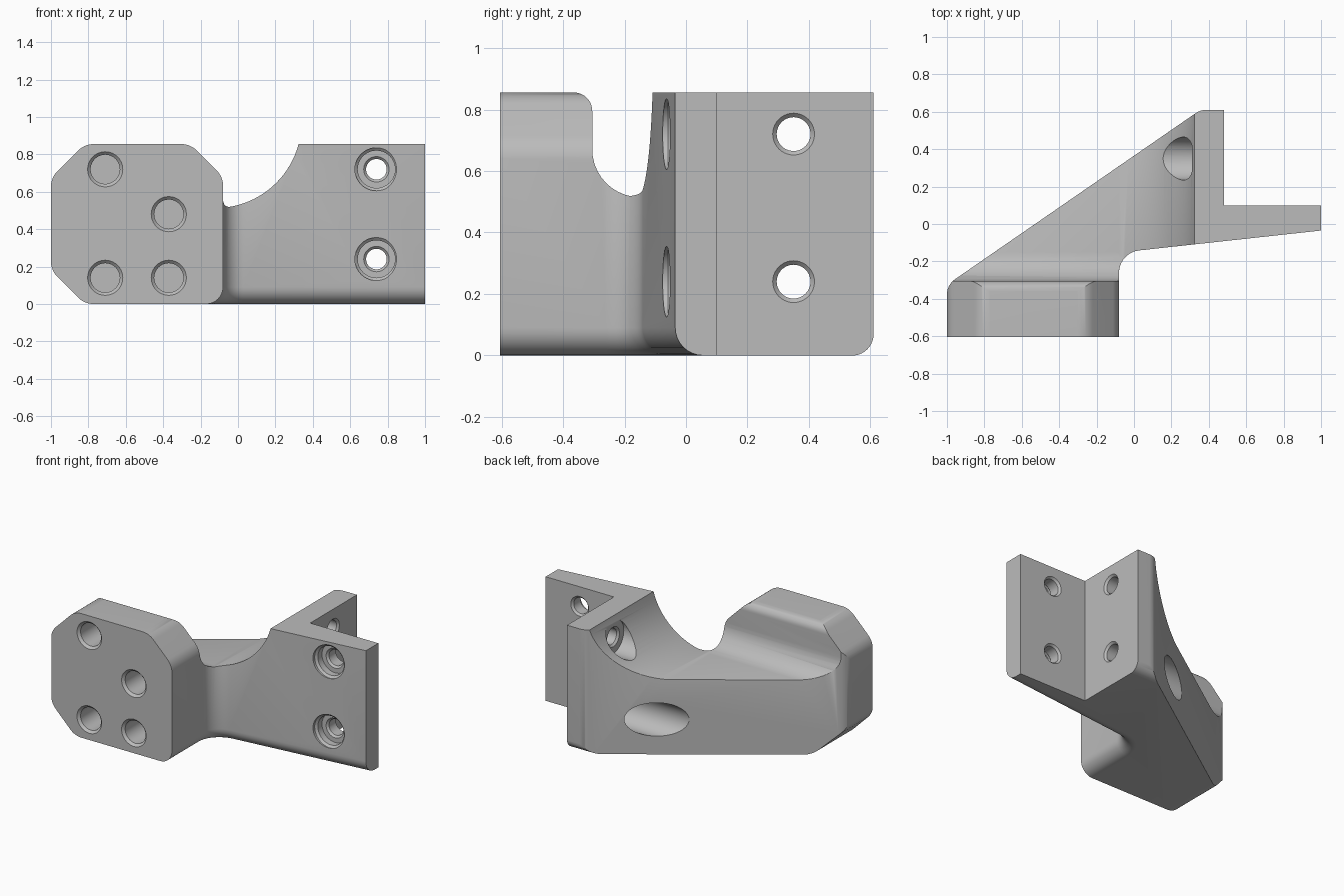
import bpy, bmesh, math
from mathutils import Vector

cube = bpy.data.objects.get("Cube")
if cube:
    bpy.data.objects.remove(cube, do_unlink=True)

TOP = 0.855
GAP = 0.0005
PLACE = {"x": lambda u, v, d: (d, u, v),
         "y": lambda u, v, d: (u, d, v),
         "z": lambda u, v, d: (u, v, d)}


def rounded(corners, steps=10):
    """Outline from (u, v) or (u, v, radius) corners."""
    out = []
    for i, c in enumerate(corners):
        p = Vector(c[:2])
        if len(c) < 3:
            out.append(p)
            continue
        a = (Vector(corners[i - 1][:2]) - p).normalized()
        b = (Vector(corners[(i + 1) % len(corners)][:2]) - p).normalized()
        half, r = a.angle(b) / 2, c[2]
        centre = p + (a + b).normalized() * r / math.sin(half)
        t = r / math.tan(half)
        start = (p + a * t - centre).normalized()
        end = (p + b * t - centre).normalized()
        out += [centre + start.slerp(end, k / steps).normalized() * r
                for k in range(steps + 1)]
    return out


def make_object(name, bm):
    bmesh.ops.recalc_face_normals(bm, faces=bm.faces)
    mesh = bpy.data.meshes.new(name)
    bm.to_mesh(mesh)
    bm.free()
    obj = bpy.data.objects.new(name, mesh)
    bpy.context.collection.objects.link(obj)
    return obj


def prism(outline, axis, lo, hi):
    bm = bmesh.new()
    ends = [[bm.verts.new(PLACE[axis](u, v, d)) for u, v in outline] for d in (lo, hi)]
    for ring in ends:
        bm.faces.new(ring)
    n = len(outline)
    for i in range(n):
        j = (i + 1) % n
        bm.faces.new((ends[0][i], ends[0][j], ends[1][j], ends[1][i]))
    bmesh.ops.recalc_face_normals(bm, faces=bm.faces)
    return bm


def lathe(bm, axis, u, v, profile, sides=40):
    """Add a stepped round plug; profile holds (radius, depth) pairs."""
    rings = []
    for r, d in profile:
        angles = [2 * math.pi * k / sides for k in range(sides)]
        rings.append([bm.verts.new(PLACE[axis](u + r * math.cos(a), v + r * math.sin(a), d))
                      for a in angles])
    bm.faces.new(rings[0])
    bm.faces.new(rings[-1])
    for r0, r1 in zip(rings, rings[1:]):
        for i in range(sides):
            j = (i + 1) % sides
            bm.faces.new((r0[i], r0[j], r1[j], r1[i]))


def boolean(obj, tool, operation):
    tool.hide_render = True
    mod = obj.modifiers.new("cut", "BOOLEAN")
    mod.operation, mod.solver, mod.object = operation, "EXACT", tool
    bpy.context.view_layer.objects.active = obj
    bpy.ops.object.modifier_apply(modifier=mod.name)
    bpy.data.objects.remove(tool, do_unlink=True)


# Plan shape: front pad, sloping web, L-shaped flange, diagonal back
plan = rounded([(-1, -0.605), (-0.08, -0.605), (-0.08, -0.153, 0.12), (1, -0.035),
                (1, 0.1), (0.48, 0.1), (0.48, 0.61), (0.355, 0.61, 0.1), (-1, -0.325, 0.1)])
bm = prism(plan, "z", 0, 1)

# Rounded lower edge along the pad side and web front
lower = []
for edge in bm.edges:
    mid = (edge.verts[0].co + edge.verts[1].co) / 2
    if mid.z < 0.001 and mid.x > -0.085 and mid.y < -0.036:
        lower.append(edge)
bmesh.ops.bevel(bm, geom=lower, offset=0.09, segments=8, profile=0.5,
                affect="EDGES", clamp_overlap=False)
bracket = make_object("bracket", bm)

# Front outline with the clipped pad corners
front = rounded([(-1 - GAP, 0.18, 0.12), (-0.82, -GAP, 0.12), (1.1, -GAP), (1.1, TOP),
                 (0, TOP), (0, 0.6), (-0.08 + GAP, 0.6), (-0.08 + GAP, 0.68, 0.12),
                 (-0.255, TOP, 0.12), (-0.82, TOP, 0.12), (-1 - GAP, 0.675, 0.12)])
boolean(bracket, make_object("front_outline", prism(front, "y", -0.8, 0.8)), "INTERSECT")

# Rounded lower corner of the rear flange
corner = rounded([(0.5, -0.1), (0.8, -0.1), (0.8, 0.2), (0.61 + GAP, 0.2),
                  (0.61 + GAP, -GAP, 0.07), (0.5, -GAP)])
boolean(bracket, make_object("corner_cutter", prism(corner, "x", -1.2, 1.2)), "DIFFERENCE")

# Scoop behind the pad: curved end wall combined with the pad's back profile
arc = [(-0.12 + 0.459 * math.cos(a), 0.972 - 0.459 * math.sin(a))
       for a in [math.pi / 2 * k / 24 for k in range(25)]]
scoop = make_object("scoop_cutter",
                    prism(arc + [(-1.3, 0.45), (-1.3, 0.972)], "y", -0.7, 0.9))
back = rounded([(-0.65, 0.95), (-0.65, TOP + GAP), (-0.305, TOP + GAP, 0.06),
                (-0.305, 0.515, 0.155), (0.85, 0.515), (0.85, 0.95)])
boolean(scoop, make_object("pad_back", prism(back, "x", -1.2, 0.6)), "INTERSECT")
boolean(bracket, scoop, "DIFFERENCE")

# Soft rims along both sides of the scoop
bm = bmesh.new()
bm.from_mesh(bracket.data)
bmesh.ops.remove_doubles(bm, verts=bm.verts, dist=0.001)
bm.normal_update()
rim = []
for edge in bm.edges:
    mid = (edge.verts[0].co + edge.verts[1].co) / 2
    if len(edge.link_faces) == 2 and 0.5 < mid.z < 0.845 and mid.y > -0.28:
        low, high = sorted(abs(f.normal.z) for f in edge.link_faces)
        if low < 0.05 and high > 0.2:
            rim.append(edge)
bmesh.ops.bevel(bm, geom=rim, offset=0.035, segments=4, profile=0.5,
                affect="EDGES", clamp_overlap=True)
bm.to_mesh(bracket.data)
bm.free()

# Blind pad holes, and counterbored screw holes through web and flange
bm = bmesh.new()
for x, z in ((-0.71, 0.72), (-0.37, 0.48), (-0.71, 0.14), (-0.37, 0.14)):
    lathe(bm, "y", x, z, [(0.094, -0.7), (0.094, -0.605), (0.078, -0.589), (0.078, -0.4)])
for z in (0.24, 0.72):
    lathe(bm, "y", 0.74, z, [(0.115, -0.3), (0.115, -0.058), (0.1, -0.045), (0.1, 0.0),
                             (0.068, 0.0), (0.055, 0.013), (0.055, 0.087),
                             (0.068, 0.1), (0.068, 0.2)])
    lathe(bm, "x", 0.35, z, [(0.115, -0.5), (0.115, 0.31), (0.068, 0.31), (0.055, 0.323),
                             (0.055, 0.467), (0.068, 0.48), (0.068, 0.6)])
boolean(bracket, make_object("hole_cutter", bm), "DIFFERENCE")

# Plain grey finish
grey = bpy.data.materials.new("grey")
grey.use_nodes = True
colour = (0.5, 0.5, 0.5, 1)
grey.diffuse_color = colour
grey.node_tree.nodes["Principled BSDF"].inputs["Base Color"].default_value = colour
bracket.data.materials.clear()
bracket.data.materials.append(grey)
for poly in bracket.data.polygons:
    poly.material_index = 0

bpy.ops.object.select_all(action="DESELECT")
bracket.select_set(True)
bpy.context.view_layer.objects.active = bracket
bpy.ops.object.shade_smooth_by_angle(angle=math.radians(30))
